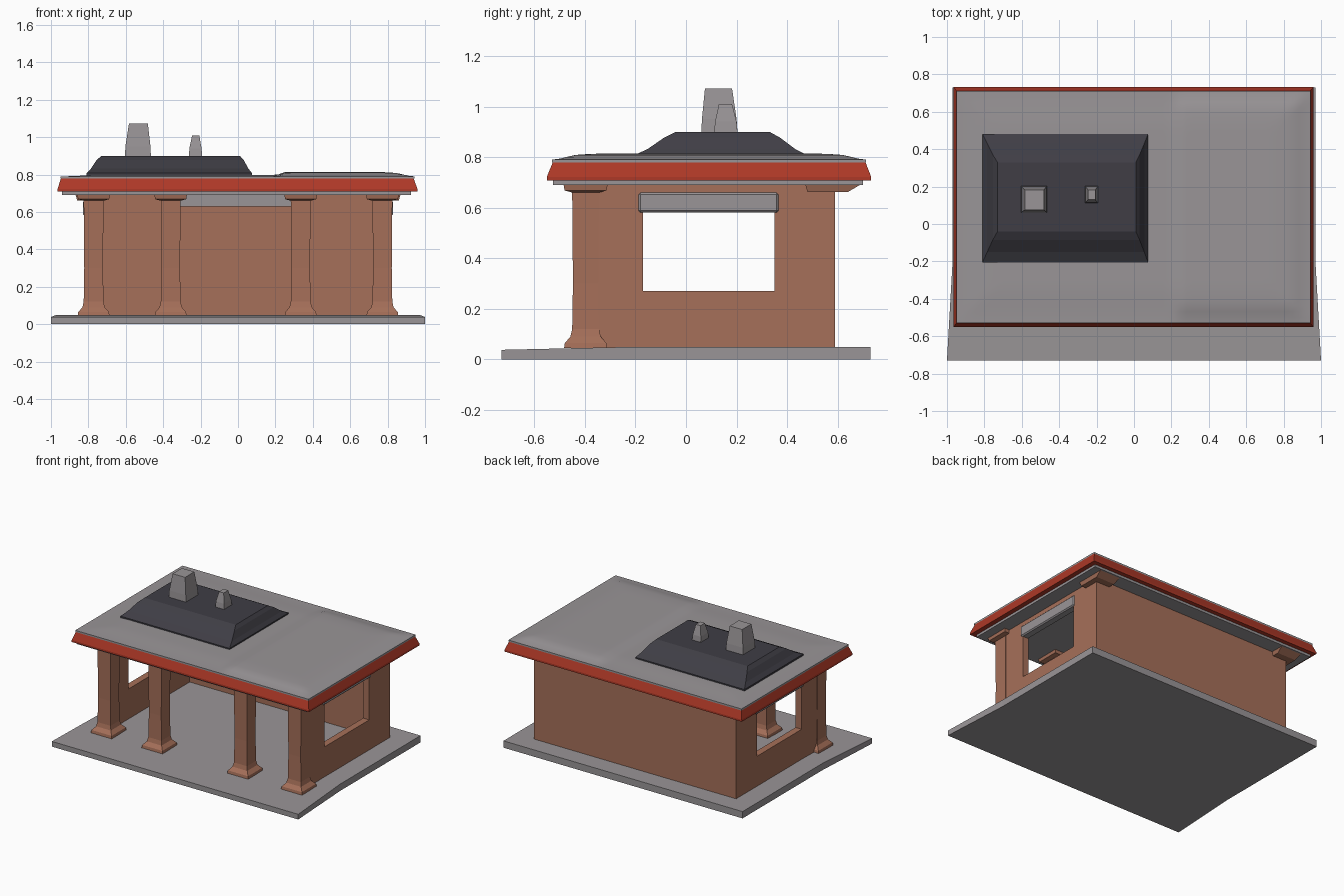
import bpy, bmesh, math

cube = bpy.data.objects.get("Cube")
if cube:
    bpy.data.objects.remove(cube, do_unlink=True)


def material(name, rgb):
    m = bpy.data.materials.new(name)
    m.use_nodes = True
    m.diffuse_color = (*rgb, 1)
    m.node_tree.nodes["Principled BSDF"].inputs["Base Color"].default_value = (*rgb, 1)
    return m


GREY = material("concrete grey", (0.32, 0.30, 0.31))
BROWN = material("brick brown", (0.38, 0.16, 0.10))
RED = material("fascia red", (0.42, 0.04, 0.02))
DARK = material("slate dark", (0.05, 0.048, 0.06))


def finish(name, bm, mat):
    bmesh.ops.recalc_face_normals(bm, faces=bm.faces)
    mesh = bpy.data.meshes.new(name)
    bm.to_mesh(mesh)
    bm.free()
    mesh.materials.append(mat)
    obj = bpy.data.objects.new(name, mesh)
    bpy.context.collection.objects.link(obj)
    return obj


def loft(name, rings, mat):
    """Stack of rectangles (x0, x1, y0, y1, z) joined into a closed solid."""
    bm = bmesh.new()
    loops = [[bm.verts.new((x, y, z)) for x, y in ((a, c), (b, c), (b, d), (a, d))]
             for a, b, c, d, z in rings]
    for lo, hi in zip(loops, loops[1:]):
        for i in range(4):
            j = (i + 1) % 4
            bm.faces.new((lo[i], lo[j], hi[j], hi[i]))
    bm.faces.new(loops[0][::-1])
    bm.faces.new(loops[-1])
    return finish(name, bm, mat)


def box(name, x0, x1, y0, y1, z0, z1, mat):
    return loft(name, [(x0, x1, y0, y1, z0), (x0, x1, y0, y1, z1)], mat)


def prism(name, outline, z0, z1, mat):
    """Plan outline extruded upward."""
    bm = bmesh.new()
    face = bm.faces.new([bm.verts.new((x, y, z0)) for x, y in outline])
    top = bmesh.ops.extrude_face_region(bm, geom=[face])["geom"]
    bmesh.ops.translate(bm, vec=(0, 0, z1 - z0),
                        verts=[v for v in top if isinstance(v, bmesh.types.BMVert)])
    return finish(name, bm, mat)


def smooth_step(t):
    t = min(max(t, 0), 1)
    return t * t * (3 - 2 * t)


# Ground slab, a little wider and thinner at the front
slab = prism("ground_slab", [(-1, -0.73), (1, -0.73), (0.97, -0.2), (0.97, 0.73),
                             (-0.97, 0.73), (-0.97, -0.2)], 0, 0.05, GREY)
for v in slab.data.vertices:
    if v.co.y < -0.7 and v.co.z > 0.01:
        v.co.z = 0.038

# U-shaped walls, open at the front, with a window through both sides
W, T, F, B = 0.82, 0.05, -0.44, 0.59
walls = prism("walls", [(-W, F), (-W, B), (W, B), (W, F), (W - T, F), (W - T, B - T),
                        (T - W, B - T), (T - W, F)], 0.045, 0.70, BROWN)
cutter = box("window_cutter", -1, 1, -0.17, 0.35, 0.27, 0.62, BROWN)
cutter.hide_render = True
cut = walls.modifiers.new("windows", "BOOLEAN")
cut.object = cutter
cut.operation = "DIFFERENCE"
cut.solver = "EXACT"
bpy.context.view_layer.objects.active = walls
bpy.ops.object.modifier_apply(modifier=cut.name)
bpy.data.objects.remove(cutter, do_unlink=True)

# Window lintels and the beam between the middle columns
for side, s in (("left", 1), ("right", -1)):
    x0, x1 = sorted((s * 0.768, s * 0.828))
    lintel = box(side + "_window_lintel", x0, x1, -0.187, 0.365, 0.58, 0.66, GREY)
    bev = lintel.modifiers.new("bevel", "BEVEL")
    bev.width = 0.008
box("entrance_beam", -0.33, 0.30, -0.42, -0.37, 0.63, 0.695, GREY)

# Front columns with flared feet and capitals
for name, cx in (("outer_right", -0.772), ("inner_right", -0.36),
                 ("inner_left", 0.335), ("outer_left", 0.772)):
    def ring(half, z, cx=cx):
        return (cx - half, cx + half, -0.397 - half, -0.397 + half, z)
    loft(name + "_column", [ring(0.085, 0.045), ring(0.082, 0.065), ring(0.06, 0.09),
                            ring(0.053, 0.12), ring(0.05, 0.3), ring(0.053, 0.66),
                            ring(0.083, 0.668), ring(0.088, 0.697)], BROWN)

# Rear corner brackets under the eaves
for side, s in (("left", 1), ("right", -1)):
    x0, x1 = sorted((s * 0.70, s * 0.87))
    loft(side + "_rear_bracket", [(x0 + 0.01, x1 - 0.01, 0.48, 0.64, 0.662),
                                  (x0, x1, 0.47, 0.70, 0.697)], BROWN)

# Flat roof: soffit, sloping fascia and gently swelling top
box("roof_soffit", -0.94, 0.925, -0.525, 0.70, 0.69, 0.72, GREY)
loft("roof_fascia", [(-0.965, 0.96, -0.55, 0.732, 0.708),
                     (-0.965, 0.96, -0.55, 0.732, 0.722),
                     (-0.945, 0.937, -0.525, 0.708, 0.784)], RED)
bm = bmesh.new()
bmesh.ops.create_grid(bm, x_segments=60, y_segments=40, size=0.5)
for v in bm.verts:
    x = -0.003 + v.co.x * 1.892
    y = 0.091 + v.co.y * 1.242
    edge = min(0.5 - abs(v.co.x), (0.5 - abs(v.co.y)) * 0.7)
    lift = 0.006 + 0.008 * smooth_step(edge / 0.12)
    lift += 0.016 * smooth_step((x - 0.2) / 0.06) * smooth_step(edge / 0.06)
    v.co = (x, y, 0.784 + lift)
rim = [e for e in bm.edges if e.is_boundary]
skirt = bmesh.ops.extrude_edge_only(bm, edges=rim)["geom"]
for v in skirt:
    if isinstance(v, bmesh.types.BMVert):
        v.co.z = 0.778
roof = finish("roof_top", bm, GREY)

# Raised dark hip with concave skirt
loft("dark_hip_roof", [(-0.81, 0.075, -0.205, 0.48, 0.785),
                       (-0.81, 0.075, -0.205, 0.48, 0.807),
                       (-0.785, 0.055, -0.15, 0.43, 0.833),
                       (-0.755, 0.03, -0.085, 0.37, 0.878),
                       (-0.73, 0.01, -0.04, 0.33, 0.90)], DARK)

# Tapered chimneys
loft("large_chimney", [(-0.605, -0.465, 0.06, 0.205, 0.88),
                       (-0.602, -0.468, 0.063, 0.2, 0.95),
                       (-0.583, -0.482, 0.075, 0.182, 1.072)], GREY)
loft("small_chimney", [(-0.263, -0.19, 0.11, 0.205, 0.88),
                       (-0.26, -0.195, 0.115, 0.2, 0.94),
                       (-0.245, -0.207, 0.13, 0.182, 1.01)], GREY)

# Soft shading on the swelling roof
bpy.ops.object.select_all(action="DESELECT")
roof.select_set(True)
bpy.context.view_layer.objects.active = roof
bpy.ops.object.shade_smooth_by_angle(angle=math.radians(35))
